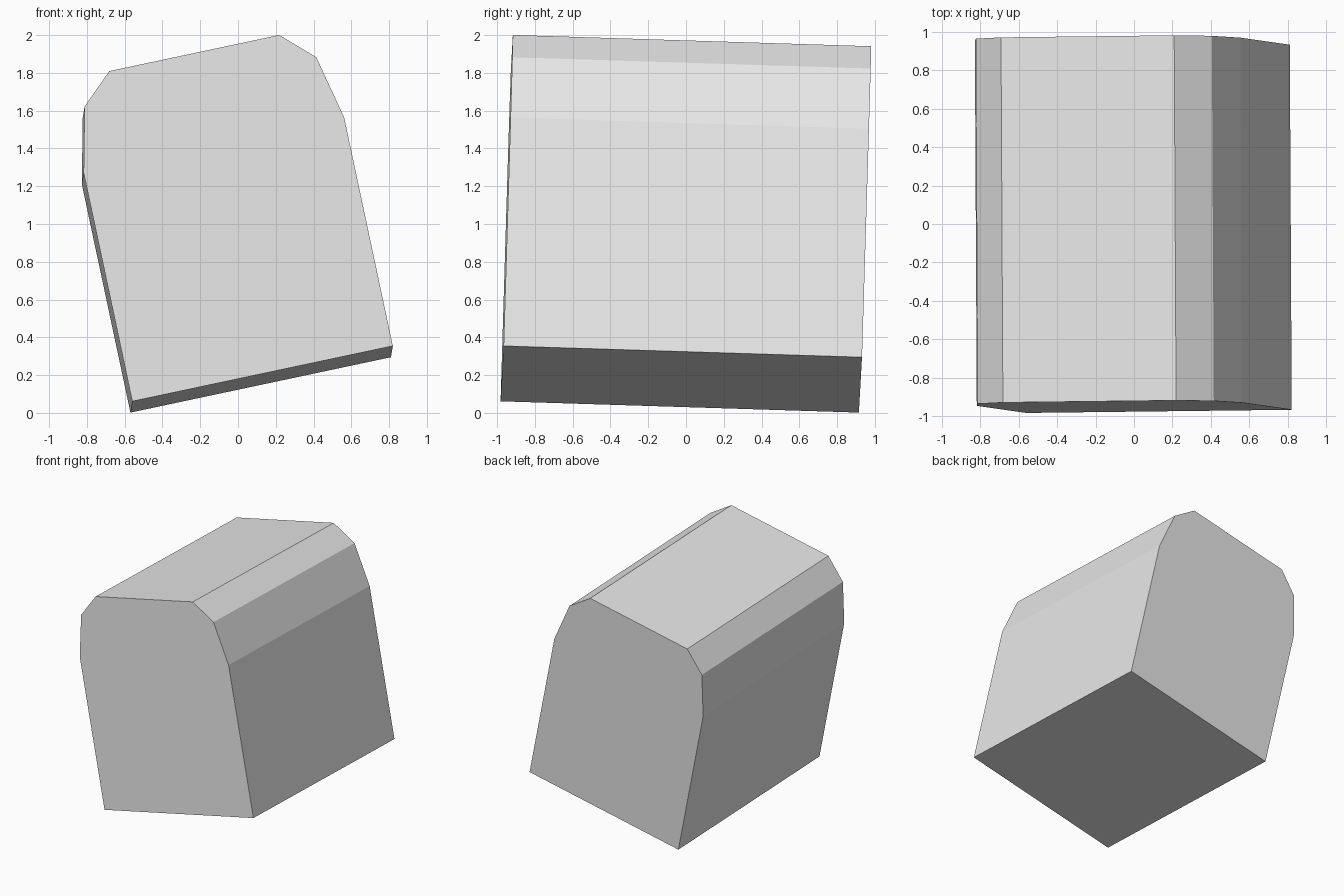
import bpy
import bmesh
from math import radians
from mathutils import Matrix

cube = bpy.data.objects.get("Cube")
if cube:
    bpy.data.objects.remove(cube, do_unlink=True)

# Single plain grey
grey = bpy.data.materials.new("light grey")
grey.use_nodes = True
colour = (0.8, 0.8, 0.8, 1.0)
grey.diffuse_color = colour
grey.node_tree.nodes["Principled BSDF"].inputs["Base Color"].default_value = colour

# Symmetric arched profile, right half from the base up, mirrored to the left
half = [(0.705, 0), (0.705, 1.237), (0.627, 1.58), (0.46, 1.736)]
profile = half + [(-x, z) for x, z in reversed(half)]
depth = 1.898

# Extrude the profile front to back
bm = bmesh.new()
front = bm.faces.new([bm.verts.new((x, -depth / 2, z)) for x, z in profile])
back = bmesh.ops.extrude_face_region(bm, geom=[front], use_keep_orig=True)
moved = [v for v in back["geom"] if isinstance(v, bmesh.types.BMVert)]
bmesh.ops.translate(bm, verts=moved, vec=(0, depth, 0))
bmesh.ops.recalc_face_normals(bm, faces=bm.faces)
mesh = bpy.data.meshes.new("arched_block")
bm.to_mesh(mesh)
bm.free()
mesh.materials.append(grey)

# Lean the block sideways, tip it back and turn it slightly
block = bpy.data.objects.new("arched_block", mesh)
bpy.context.collection.objects.link(block)
lean = Matrix.Rotation(radians(-12), 4, 'Y')
tip = Matrix.Rotation(radians(-1.8), 4, 'X')
turn = Matrix.Rotation(radians(0.3), 4, 'Z')
block.matrix_world = Matrix.Translation((0.125, -0.025, 0.178)) @ turn @ tip @ lean
